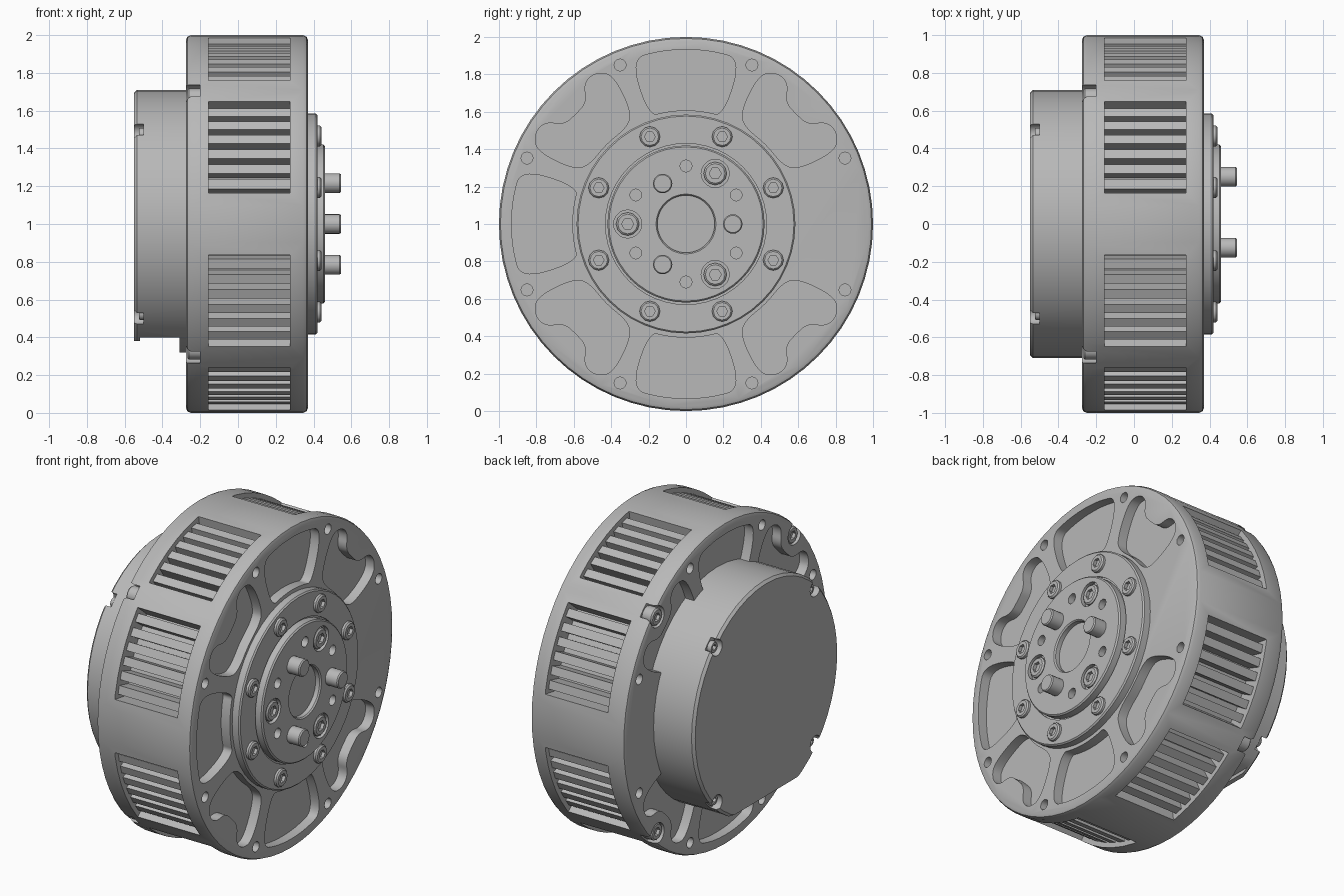
import bpy, bmesh
from math import sin, cos, radians, pi
from mathutils import Vector

if "Cube" in bpy.data.objects:
    bpy.data.objects.remove(bpy.data.objects["Cube"])

grey = bpy.data.materials.new("machined_grey")
grey.use_nodes = True
GREY = (0.48, 0.48, 0.48, 1)
grey.diffuse_color = GREY
grey.node_tree.nodes["Principled BSDF"].inputs["Base Color"].default_value = GREY

DIAGONALS = range(45, 360, 90)
BOLT_ANGLES = [22.5 + 45 * k for k in range(8)]


def polar(x, r, deg):
    """Point on the wheel: axis along x, angle measured from +y."""
    return Vector((x, r * cos(radians(deg)), 1 + r * sin(radians(deg))))


def circle(x, radius, centre=(0, 0), seg=48, hexagon=False):
    c = polar(x, *centre)
    pts = []
    for i in range(seg):
        a = 2 * pi * i / seg
        r = radius * cos(pi / 6) if hexagon and i % 2 else radius
        pts.append(c + Vector((0, r * cos(a), r * sin(a))))
    return pts


def loft(bm, rings):
    """Bridge a chain of equal-sized rings and close both ends."""
    loops = [[bm.verts.new(p) for p in ring] for ring in rings]
    n = len(loops[0])
    for a, b in zip(loops, loops[1:]):
        for i in range(n):
            j = (i + 1) % n
            bm.faces.new((a[i], a[j], b[j], b[i]))
    bm.faces.new(loops[0][::-1])
    bm.faces.new(loops[-1])


def turned(bm, profile, centre=(0, 0), seg=48):
    loft(bm, [circle(x, r, centre, seg) for x, r in profile])


def finish(name, bm):
    bmesh.ops.recalc_face_normals(bm, faces=bm.faces[:])
    mesh = bpy.data.meshes.new(name)
    bm.to_mesh(mesh)
    bm.free()
    mesh.materials.append(grey)
    ob = bpy.data.objects.new(name, mesh)
    bpy.context.collection.objects.link(ob)
    return ob


def smooth(ob):
    bpy.ops.object.select_all(action='DESELECT')
    ob.select_set(True)
    bpy.context.view_layer.objects.active = ob
    bpy.ops.object.shade_smooth_by_angle(angle=radians(34))


def carve(ob, cutter_bm):
    cutter = finish("cutter", cutter_bm)
    cutter.hide_render = True
    mod = ob.modifiers.new("carve", 'BOOLEAN')
    mod.operation, mod.solver, mod.object = 'DIFFERENCE', 'EXACT', cutter
    bpy.context.view_layer.objects.active = ob
    bpy.ops.object.modifier_apply(modifier=mod.name)
    bpy.data.objects.remove(cutter)


def rounded(corners):
    """Soften the corners of a polar outline by corner cutting."""
    pts = [polar(0, r, a) for r, a in corners]
    for _ in range(3):
        pts = [p.lerp(q, t) for p, q in zip(pts, pts[1:] + pts[:1]) for t in (0.25, 0.75)]
    return pts


def pocket(bm, half, centre, x0, x1):
    """Mirror half an outline about its centre angle and extrude it along x."""
    outline = [(r, centre + a) for r, a in half]
    outline += [(r, centre - a) for r, a in reversed(half) if a]
    pts = rounded(outline)
    loft(bm, [[p + Vector((x, 0, 0)) for p in pts] for x in (x0, x1)])


def sector(bm, a0, a1, r0, r1, x0, x1, steps=6):
    angles = [a0 + (a1 - a0) * i / steps for i in range(steps + 1)]
    loft(bm, [[polar(x, r0, a) for a in angles] + [polar(x, r1, a) for a in reversed(angles)]
              for x in (x0, x1)])


def bolt(bm, centre, base, top, radius):
    """Socket-head bolt; works towards either end of the axis."""
    d = 1 if top > base else -1
    rings = [circle(x, r, centre, 12) for x, r in
             ((base, radius), (top - d * 0.008, radius), (top, radius * 0.85))]
    rings += [circle(x, radius * 0.52, centre, 12, True) for x in (top, top - d * 0.02)]
    loft(bm, rings)


# Main housing drum
bm = bmesh.new()
turned(bm, [(-0.275, 0.975), (-0.268, 0.992), (-0.25, 1), (0.345, 1),
            (0.363, 0.992), (0.37, 0.975)], seg=64)
housing = finish("housing", bm)

# Pockets, rim holes, bolt recesses and side vents in the housing
PLAIN = [(0.61, 0), (0.61, 10), (0.61, 19), (0.93, 18.5), (0.935, 9), (0.935, 0)]
LOBED = [(0.605, 0), (0.605, 13), (0.66, 19), (0.89, 19), (0.945, 14), (0.93, 9), (0.84, 6), (0.83, 0)]
VENTS = [(q + a, q + a + 31) for q in (0, 90, 180, 270) for a in (9.5, 49.5)]
bm = bmesh.new()
for x0, x1 in ((0.31, 0.45), (-0.35, -0.215)):
    for a in (90, 180, 270):
        pocket(bm, PLAIN, a, x0, x1)
    for a in DIAGONALS:
        pocket(bm, LOBED, a, x0, x1)
    for a in BOLT_ANGLES:
        turned(bm, [(x0, 0.032), (x1, 0.032)], (0.92, a), 12)
for a in DIAGONALS:
    turned(bm, [(-0.35, 0.065), (-0.2, 0.065)], (0.95, a), 20)
for a0, a1 in VENTS:
    sector(bm, a0, a1, 0.88, 1.1, -0.155, 0.275)
carve(housing, bm)
smooth(housing)

# Cooling fins standing inside the vents
bm = bmesh.new()
for a0, a1 in VENTS:
    for k in range(6):
        mid = a0 + 3 + 5 * k
        sector(bm, mid - 1.5, mid + 1.5, 0.87, 0.97, -0.16, 0.28, 1)
finish("cooling_fins", bm)

# Rear cover with a stepped flat underneath and screw notches
bm = bmesh.new()
turned(bm, [(-0.55, 0.695), (-0.535, 0.71), (-0.2, 0.71)])
cover = finish("rear_cover", bm)
bm = bmesh.new()
step = [(-0.6, 0.38), (-0.52, 0.38), (-0.52, 0.4), (-0.31, 0.4),
        (-0.31, 0.32), (-0.1, 0.32), (-0.1, 0.1), (-0.6, 0.1)]
loft(bm, [[Vector((x, y, z)) for x, z in step] for y in (-1, 1)])
for a in DIAGONALS:
    turned(bm, [(-0.6, 0.05), (-0.5, 0.05)], (0.68, a), 16)
carve(cover, bm)
smooth(cover)

# Front flange ring
bm = bmesh.new()
turned(bm, [(0.3, 0.585), (0.412, 0.585), (0.42, 0.577), (0.42, 0.43), (0.41, 0.43)])
smooth(finish("front_flange", bm))

# Output hub with a central bore, bolt recesses and small holes
bm = bmesh.new()
turned(bm, [(0.36, 0.42), (0.452, 0.42), (0.46, 0.412), (0.46, 0.16), (0.452, 0.153), (0.425, 0.153)])
hub = finish("output_hub", bm)
bm = bmesh.new()
for k in range(3):
    turned(bm, [(0.435, 0.075), (0.5, 0.075)], (0.312, 60 + 120 * k), 20)
for k in range(6):
    turned(bm, [(0.42, 0.032), (0.5, 0.032)], (0.31, 30 + 60 * k), 12)
carve(hub, bm)
smooth(hub)

# Drive pins
bm = bmesh.new()
for a in (0, 120, 240):
    turned(bm, [(0.42, 0.052), (0.538, 0.052), (0.545, 0.046)], (0.25, a), 20)
smooth(finish("drive_pins", bm))

# Bolts: flange, hub, housing rear and cover
for name, angles, r, base, top, size in (
        ("flange_bolts", BOLT_ANGLES, 0.505, 0.4, 0.442, 0.055),
        ("hub_bolts", (60, 180, 300), 0.312, 0.42, 0.461, 0.062),
        ("housing_bolts", DIAGONALS, 0.94, -0.19, -0.268, 0.053),
        ("cover_screws", DIAGONALS, 0.668, -0.49, -0.525, 0.036)):
    bm = bmesh.new()
    for a in angles:
        bolt(bm, (r, a), base, top, size)
    smooth(finish(name, bm))
